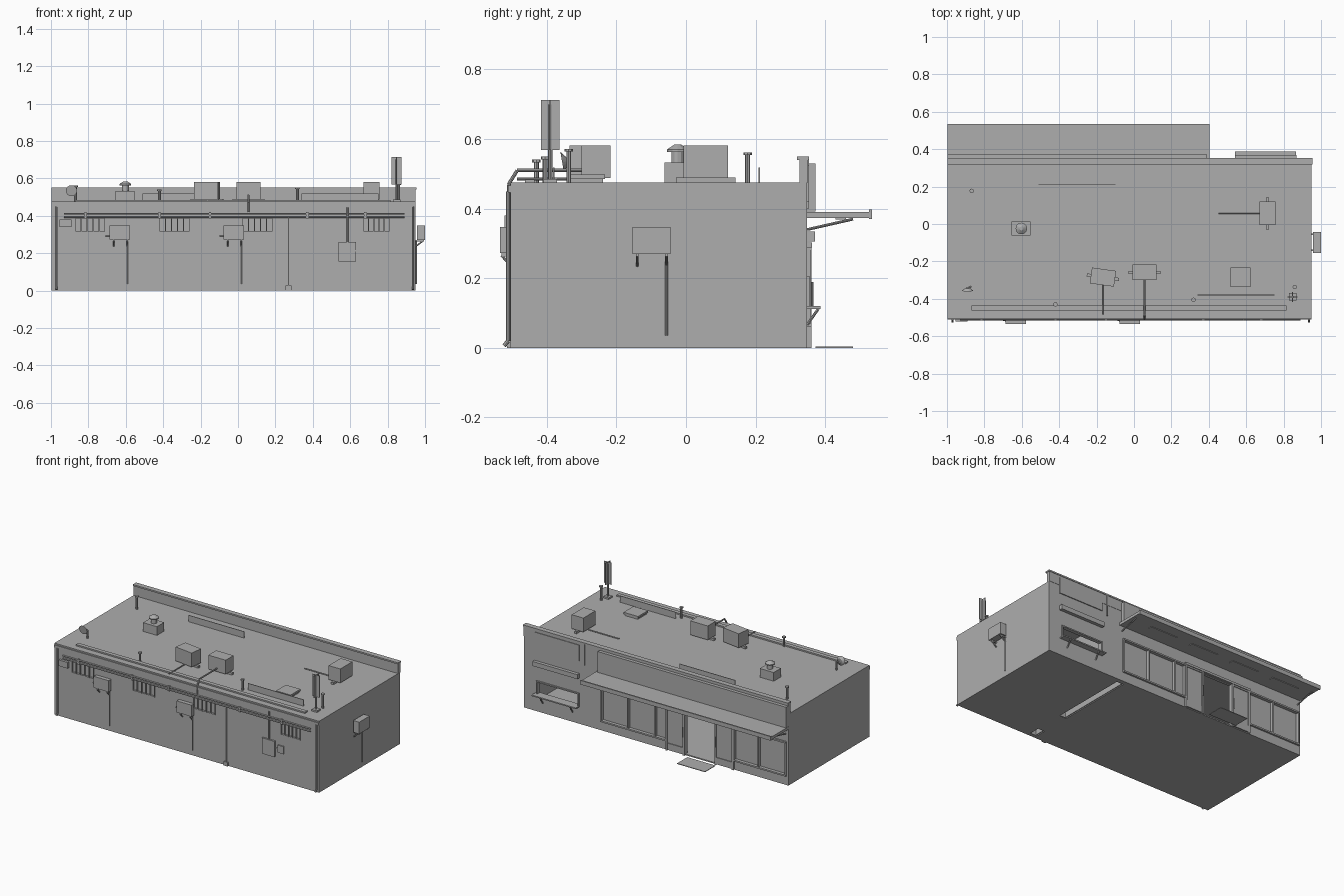
import bpy, bmesh, math
from mathutils import Matrix, Vector

if "Cube" in bpy.data.objects:
    bpy.data.objects.remove(bpy.data.objects["Cube"])

grey = bpy.data.materials.new("plain grey")
grey.diffuse_color = (0.42, 0.42, 0.42, 1)
grey.use_nodes = True
grey.node_tree.nodes["Principled BSDF"].inputs["Base Color"].default_value = grey.diffuse_color


def finish(name, bm):
    me = bpy.data.meshes.new(name)
    bm.to_mesh(me)
    bm.free()
    ob = bpy.data.objects.new(name, me)
    bpy.context.collection.objects.link(ob)
    me.materials.append(grey)
    return ob


def boxes(name, specs, turn=0):
    """One object from boxes given as (x0, x1, y0, y1, z0, z1)."""
    bm = bmesh.new()
    for x0, x1, y0, y1, z0, z1 in specs:
        mid = Vector(((x0 + x1) / 2, (y0 + y1) / 2, (z0 + z1) / 2))
        size = Matrix.Diagonal((x1 - x0, y1 - y0, z1 - z0, 1))
        bmesh.ops.create_cube(bm, size=1, matrix=Matrix.Translation(mid)
                              @ Matrix.Rotation(math.radians(turn), 4, 'Z') @ size)
    return finish(name, bm)


def box(name, *spec, turn=0):
    return boxes(name, [spec], turn)


def cone(name, x, y, z0, z1, r0, r1, sides=12):
    bm = bmesh.new()
    bmesh.ops.create_cone(bm, cap_ends=True, segments=sides, radius1=r0, radius2=r1,
                          depth=z1 - z0, matrix=Matrix.Translation((x, y, (z0 + z1) / 2)))
    return finish(name, bm)


def pipe(name, points, r):
    """Round pipe along a polyline, one cylinder per stretch."""
    bm = bmesh.new()
    for a, b in zip(points, points[1:]):
        a, b = Vector(a), Vector(b)
        rot = (b - a).to_track_quat('Z', 'Y').to_matrix().to_4x4()
        bmesh.ops.create_cone(bm, cap_ends=True, segments=8, radius1=r, radius2=r,
                              depth=(b - a).length, matrix=Matrix.Translation((a + b) / 2) @ rot)
    return finish(name, bm)


def cut(target, cutter):
    cutter.hide_render = True
    mod = target.modifiers.new("cut", 'BOOLEAN')
    mod.operation, mod.solver, mod.object = 'DIFFERENCE', 'EXACT', cutter
    bpy.context.view_layer.objects.active = target
    bpy.ops.object.modifier_apply(modifier=mod.name)
    bpy.data.objects.remove(cutter)


L, R, F, B, TOP = -0.997, 0.95, -0.505, 0.348, 0.475
REAR_WINDOWS = [(-0.10, 0.375, (-0.02, 0.18)), (-0.98, -0.60, (-0.78,))]
BARRED = [(-0.87, -0.71), (-0.42, -0.26), (0.025, 0.185), (0.67, 0.81)]

# Hollow body with window, door and hatch openings
body = box("building_body", L, R, F, B, 0, TOP)
cut(body, box("interior_cutter", L + .015, R - .015, F + .02, B - .02, .006, TOP - .012))
holes = [(a, b, B - .05, B + .05, .065, .285) for a, b, m in REAR_WINDOWS]
holes += [(-.46, -.24, B - .05, B + .05, .008, .285), (.55, .845, B - .05, B + .05, .12, .2)]
holes += [(a, b, F - .05, F + .05, .315, .385) for a, b in BARRED]
holes += [(.35, .4, -.21, B - .03, -.05, .05), (.35, .4, -.48, -.41, -.05, .05)]
cut(body, boxes("opening_cutter", holes))
boxes("partition_wall", [(.35, .355, -.21, B - .02, .006, .463), (.395, .4, -.21, B - .02, .006, .463),
                         (.35, .355, -.485, -.41, .006, .463), (.395, .4, -.485, -.41, .006, .463)])

# Roof edges
boxes("rear_parapet", [(L, R, .326, B + .002, TOP, .54), (L, R + .004, .319, .353, .54, .55)])
box("front_gutter", L, R, -.511, F, .447, .466)
box("roof_curb", -.869, .816, -.463, -.436, TOP, .484)
box("rear_roof_panel", -.51, -.10, .208, .212, TOP, .518)
box("front_roof_panel", .34, .75, -.382, -.378, TOP, .518)

# Rear sign panels and awning
box("sign_box", L, .39, B, .372, .392, .53)
box("hatch_sign", .54, .87, B, .354, .42, .525)
box("sign_conduit", .50, .507, B, .354, .40, .54)
boxes("awning", [(L, .404, B, .53, .373, .391), (L, .404, .526, .535, .37, .397)])
boxes("awning_lights", [(c - .1, c + .1, .43, .46, .369, .374) for c in (.15, -.165, -.48, -.79)])
for x in (L + .02, .385):
    pipe("awning_bracket", [(x, .48, .37), (x, B, .34)], .004)

# Shop windows: panes, frames and mullions
for a, b, mullions in REAR_WINDOWS:
    box("window_glass", a, b, B - .014, B - .01, .065, .285)
    bars = [(x - .005, x + .005, B - .012, .358, .065, .285) for x in (a, b) + mullions]
    bars += [(a - .005, b + .005, B - .012, .36, z - .005, z + .005) for z in (.065, .285)]
    boxes("window_frame", bars)

# Sliding doors, door header and step mat
for a, b, edge in ((-.24, -.10, -.228), (-.60, -.46, -.472)):
    boxes("sliding_door", [(a, b, B, .352, .005, .285),
                           (a, a + .012, B, .36, .0, .29), (b - .012, b, B, .36, .0, .29),
                           (a, b, B, .357, .005, .05), (a, b, B, .357, .278, .29)])
    pipe("door_handle", [(edge, .364, .12), (edge, .364, .19)], .003)
box("door_header", -.60, -.10, B, .362, .288, .303)
box("step_mat", -.476, -.27, .372, .48, 0, .004)

# Service hatch: frame, shelf and shutter housing
boxes("hatch_frame", [(.54, .55, B - .01, .357, .115, .205), (.845, .855, B - .01, .357, .115, .205),
                      (.54, .855, B - .01, .357, .197, .205)])
box("hatch_shelf", .54, .865, B, .387, .112, .12)
box("shutter_housing", .54, .87, B, .37, .305, .335)
for x in (.59, .81):
    pipe("shelf_bracket", [(x, .38, .112), (x, B, .066)], .004)

# Barred high windows on the front
for a, b in BARRED:
    box("front_glass", a, b, F + .012, F + .015, .315, .385)
    boxes("window_bars", [(x - .003, x + .003, F - .003, F + .003, .313, .387)
                          for x in [a + (b - a) * i / 5 for i in range(6)]])

# Long wall conduits with clips
for z in (.394, .411):
    pipe("wall_conduit", [(-.93, F - .006, z), (.89, F - .006, z)], .005)
boxes("conduit_clips", [(x - .006, x + .006, F - .012, F, .386, .419)
                        for x in (-.815, -.42, -.15, .37, .68)])

# Downpipes with a kick-out at the foot
for x in (-.97, .935):
    pipe("downpipe", [(x, F - .006, .45), (x, F - .006, .02), (x, F - .018, .006)], .006)
pipe("thin_downpipe", [(.27, F - .004, .39), (.27, F - .004, .025)], .004)
box("drain_box", .255, .285, F - .01, F, 0, .026)

# Front wall air conditioners
for x in (-.687, -.077):
    box("wall_cooler", x, x + .11, -.535, F - .004, .272, .348)
    boxes("cooler_bracket", [(x + d, x + d + .008, -.53, F, .262, .272) for d in (.018, .09)])
    for d in (.022, .094):
        pipe("cooler_strut", [(x + d, -.53, .266), (x + d, F, .238)], .004)
    pipe("cooler_drain", [(x + .098, F - .004, .275), (x + .098, F - .004, .035)], .004)
    pipe("cooler_feed", [(x - .022, F - .005, .29), (x, F - .012, .29)], .004)

# Side wall air conditioner
box("side_cooler", R + .006, 1.0, -.154, -.044, .27, .348)
for y in (-.14, -.056):
    boxes("side_cooler_bracket", [(R, .995, y - .004, y + .004, .262, .27)])
    pipe("side_cooler_strut", [(.99, y, .266), (R, y, .236)], .004)
pipe("side_cooler_drain", [(R + .004, -.056, .27), (R + .004, -.056, .035)], .004)

# Electrical boxes on the front
box("meter_box", .537, .63, F - .012, F, .155, .26)
box("switch_box", .65, .693, F - .008, F, .19, .24)
box("switch_link", .63, .65, F - .005, F, .21, .216)
pipe("meter_conduit", [(.585, F - .005, .26), (.585, F - .005, .445)], .005)
box("alarm_box", -.955, -.89, -.521, F, .34, .38)

# Rooftop cooling units on feet
def roof_unit(cx, cy, w, d, along_x, turn=0):
    box("roof_cooler", cx - w / 2, cx + w / 2, cy - d / 2, cy + d / 2, .488, .581, turn=turn)
    ex, ey = (w / 2 + .022, .008) if along_x else (.008, d / 2 + .022)
    box("roof_cooler_foot", cx - ex, cx + ex, cy - ey, cy + ey, TOP, .489, turn=turn)

roof_unit(-.166, -.284, .13, .085, True, -8)
roof_unit(.056, -.259, .128, .083, True)
roof_unit(.714, .057, .086, .127, False)
pipe("cooler_pipe_left", [(-.168, -.32, .485), (-.168, -.485, .485)], .004)
pipe("cooler_pipe_mid", [(.056, -.295, .51), (.056, -.485, .51), (.056, -.51, .47), (.056, -.51, .42)], .005)
pipe("cooler_pipe_right", [(.452, .058, .479), (.675, .058, .479)], .004)

# Roof hatch
boxes("roof_hatch", [(.522, .617, -.331, -.239, TOP, .49), (.516, .623, -.337, -.233, .486, .498)])

# Vent with mushroom cap
box("vent_base", -.655, -.553, -.062, .014, TOP, .533)
cone("vent_neck", -.602, -.024, .533, .568, .018, .018)
cone("vent_brim", -.602, -.024, .563, .57, .031, .031)
cone("vent_cap", -.602, -.024, .57, .584, .031, .01)

# Vent pipes with caps
for x, y, top in ((-.868, .177, .562), (-.42, -.43, .541), (.318, -.405, .55), (.86, -.337, .572)):
    cone("vent_pipe", x, y, TOP, top - .006, .007, .007, 8)
    cone("vent_pipe_cap", x, y, top - .008, top, .012, .012, 8)

# Antenna mast with crossed plates
box("mast_base", .828, .868, -.41, -.37, TOP, .486)
pipe("mast", [(.848, -.39, TOP), (.848, -.39, .70)], .006)
boxes("mast_plates", [(.822, .874, -.392, -.388, .568, .713), (.846, .85, -.416, -.364, .568, .713)])

# Satellite dish
pipe("dish_post", [(-.873, -.335, TOP), (-.873, -.335, .53), (-.89, -.345, .535)], .005)
bm = bmesh.new()
bmesh.ops.create_cone(bm, cap_ends=True, segments=16, radius1=.03, radius2=.012, depth=.014,
                      matrix=Matrix.Translation((-.89, -.349, .535)) @ Matrix.Rotation(math.radians(-80), 4, 'X'))
dish = finish("dish", bm)
for p in dish.data.polygons:
    p.use_smooth = False
